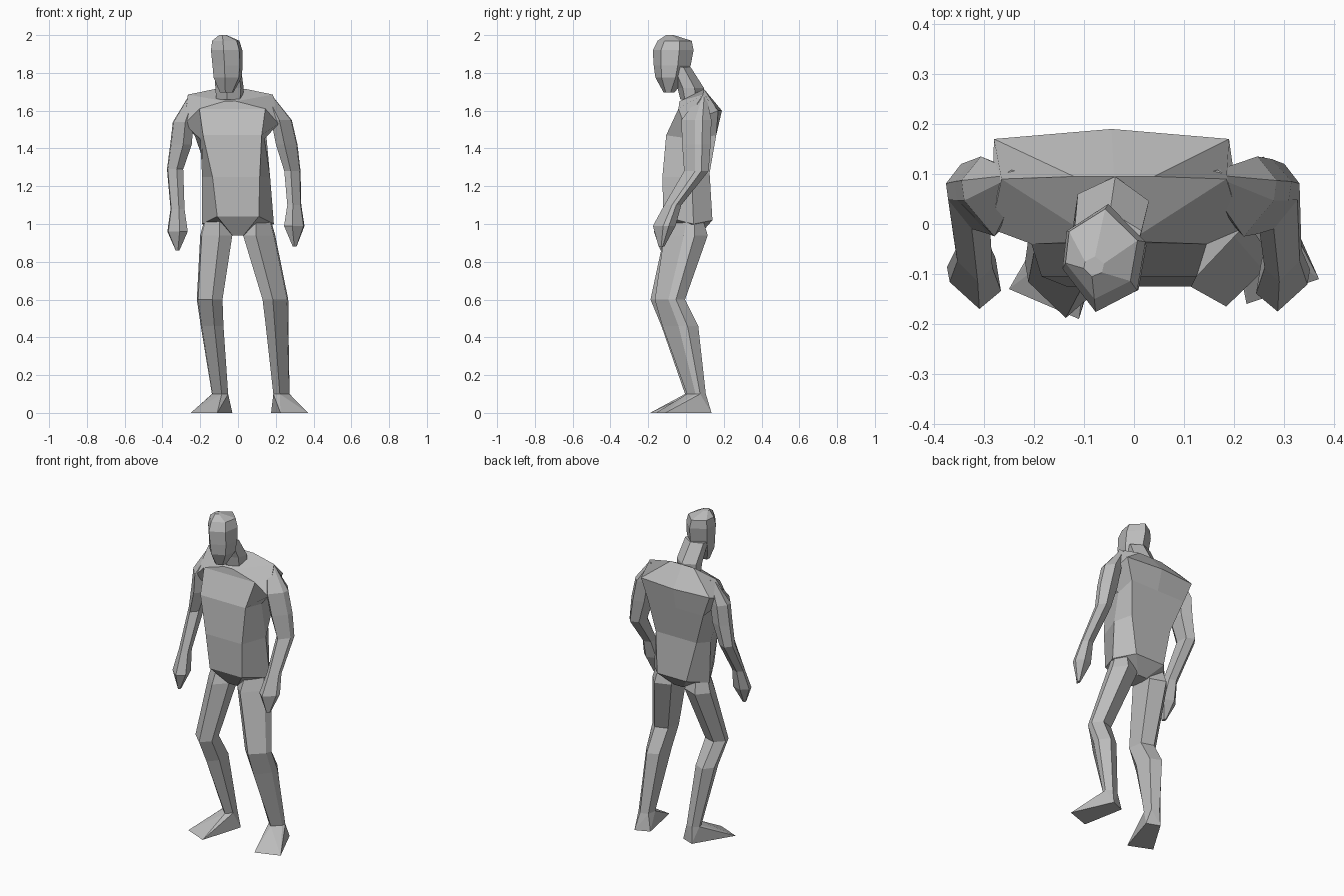
import bpy
import bmesh

# Remove the default cube only
default_cube = bpy.data.objects.get("Cube")
if default_cube:
    bpy.data.objects.remove(default_cube, do_unlink=True)

# Single flat grey
grey = bpy.data.materials.new("plain_grey")
grey.use_nodes = True
grey.diffuse_color = (0.5, 0.5, 0.5, 1)
grey.node_tree.nodes["Principled BSDF"].inputs["Base Color"].default_value = grey.diffuse_color


def finish(name, bm):
    """Turn a bmesh into a flat shaded object."""
    bmesh.ops.recalc_face_normals(bm, faces=bm.faces[:])
    mesh = bpy.data.meshes.new(name)
    bm.to_mesh(mesh)
    bm.free()
    mesh.materials.append(grey)
    part = bpy.data.objects.new(name, mesh)
    bpy.context.scene.collection.objects.link(part)
    return part


def loft(name, rings):
    """Skin a stack of equally sized point rings and cap both ends."""
    bm = bmesh.new()
    loops = [[bm.verts.new(point) for point in ring] for ring in rings]
    count = len(loops[0])
    for low, high in zip(loops, loops[1:]):
        for i in range(count):
            j = (i + 1) % count
            bm.faces.new((low[i], low[j], high[j], high[i]))
    bm.faces.new(loops[0][::-1])
    bm.faces.new(loops[-1])
    return finish(name, bm)


def section(outline, centre, width, depth, side=1):
    """Place a unit outline at a centre, scaled to half width and half depth."""
    x, y, z = centre
    return [(x + side * u * width, y + v * depth, z) for u, v in outline]


# Unit outlines: limbs have one front ridge, outer side at +1
LIMB = [(-1, -.4), (-.2, -1), (.9, -.1), (1, .4), (.3, 1), (-.8, .7)]
HEAD = [(-.2, -1), (.8, -.6), (1, .3), (.1, 1), (-.9, .5), (-1, -.2)]


# Torso: each ring has its own front, side and back edges
def torso_ring(front, side, back, bulge=0):
    (fx, fw, fy, fz), (sx, sw, sy, sz), (bx, bw, by, bz) = front, side, back
    return [(fx - fw, fy, fz), (fx + fw, fy, fz),
            (sx + sw, sy, sz),
            (bx + bw, by, bz), (bx, by + bulge, bz), (bx - bw, by, bz),
            (sx - sw, sy, sz)]


crotch = torso_ring((0, .03, -.05, .94), (0, .04, .02, .94), (0, .03, .07, .94))
pelvis = torso_ring((0, .11, -.12, 1.04), (0, .19, .04, 1), (0, .1, .14, 1.02))
waist = torso_ring((-.01, .125, -.125, 1.25), (-.01, .18, .03, 1.25), (-.02, .14, .125, 1.27))
chest = torso_ring((-.03, .155, -.105, 1.47), (-.03, .17, .03, 1.45), (-.04, .19, .16, 1.47))
shoulders = torso_ring((-.03, .175, -.04, 1.61), (-.035, .25, -.01, 1.53), (-.045, .235, .17, 1.6), .02)
collar = torso_ring((-.04, .03, -.035, 1.65), (-.04, .225, .09, 1.685), (-.04, .08, .095, 1.715))
loft("torso", [crotch, pelvis, waist, chest, shoulders, collar])

# Neck leaning forward under the head
loft("neck", [section(HEAD, (-.045, .03, 1.66), .07, .06),
              section(HEAD, (-.045, .025, 1.72), .075, .07),
              section(HEAD, (-.055, -.03, 1.83), .07, .055)])

# Head from chin to crown
loft("head", [
    section(HEAD, (-.06, -.09, 1.695), .035, .028),
    section(HEAD, (-.055, -.08, 1.775), .074, .082),
    section(HEAD, (-.055, -.073, 1.84), .08, .098),
    section(HEAD, (-.06, -.068, 1.92), .083, .108),
    section(HEAD, (-.065, -.06, 1.97), .072, .09),
    section(HEAD, (-.08, -.085, 2), .02, .02),
])

# Arms: shared thickness, separate pose for each side
ARM_SIZE = [(.025, .02), (.055, .08), (.057, .075), (.043, .065),
            (.037, .045), (.054, .06), (.01, .015)]
ARM_POSE = {
    "right": [(-.238, .088, 1.675), (-.29, .055, 1.54), (-.302, .055, 1.42), (-.333, .055, 1.29),
              (-.32, -.07, 1.08), (-.32, -.11, .96), (-.32, -.12, .86)],
    "left": [(.16, .088, 1.675), (.23, .055, 1.55), (.258, .055, 1.42), (.288, .055, 1.28),
             (.298, -.07, 1.1), (.298, -.115, .99), (.3, -.13, .88)],
}

# Legs: hip, thigh, knee, calf, ankle
LEG_SIZE = [(.05, .05), (.085, .115), (.068, .08), (.06, .095), (.043, .05)]
LEG_POSE = {
    "right": [(-.11, .02, 1.09), (-.115, 0, .94), (-.15, -.108, .6), (-.137, -.035, .46), (-.095, .045, .1)],
    "left": [(.105, .02, 1.09), (.112, 0, .94), (.198, -.085, .6), (.207, -.03, .46), (.23, .055, .1)],
}

# Feet: flat sole corners, two toes then two heels
SOLE = {
    "right": [(-.25, -.13), (-.11, -.19), (-.03, .07), (-.11, .1)],
    "left": [(.37, -.11), (.225, -.16), (.175, .1), (.26, .135)],
}


def limb(name, pose, sizes, side):
    loft(name, [section(LIMB, centre, width, depth, side)
                for centre, (width, depth) in zip(pose, sizes)])


def foot(name, sole, ankle):
    """Hull a flat sole with the ankle ring above it."""
    bm = bmesh.new()
    points = [(x, y, 0) for x, y in sole] + ankle
    verts = [bm.verts.new(point) for point in points]
    bmesh.ops.convex_hull(bm, input=verts)
    finish(name, bm)


for label, side in (("right", -1), ("left", 1)):
    limb(label + "_arm", ARM_POSE[label], ARM_SIZE, side)
    limb(label + "_leg", LEG_POSE[label], LEG_SIZE, side)
    ankle = section(LIMB, LEG_POSE[label][-1], *LEG_SIZE[-1], side)
    foot(label + "_foot", SOLE[label], ankle)
